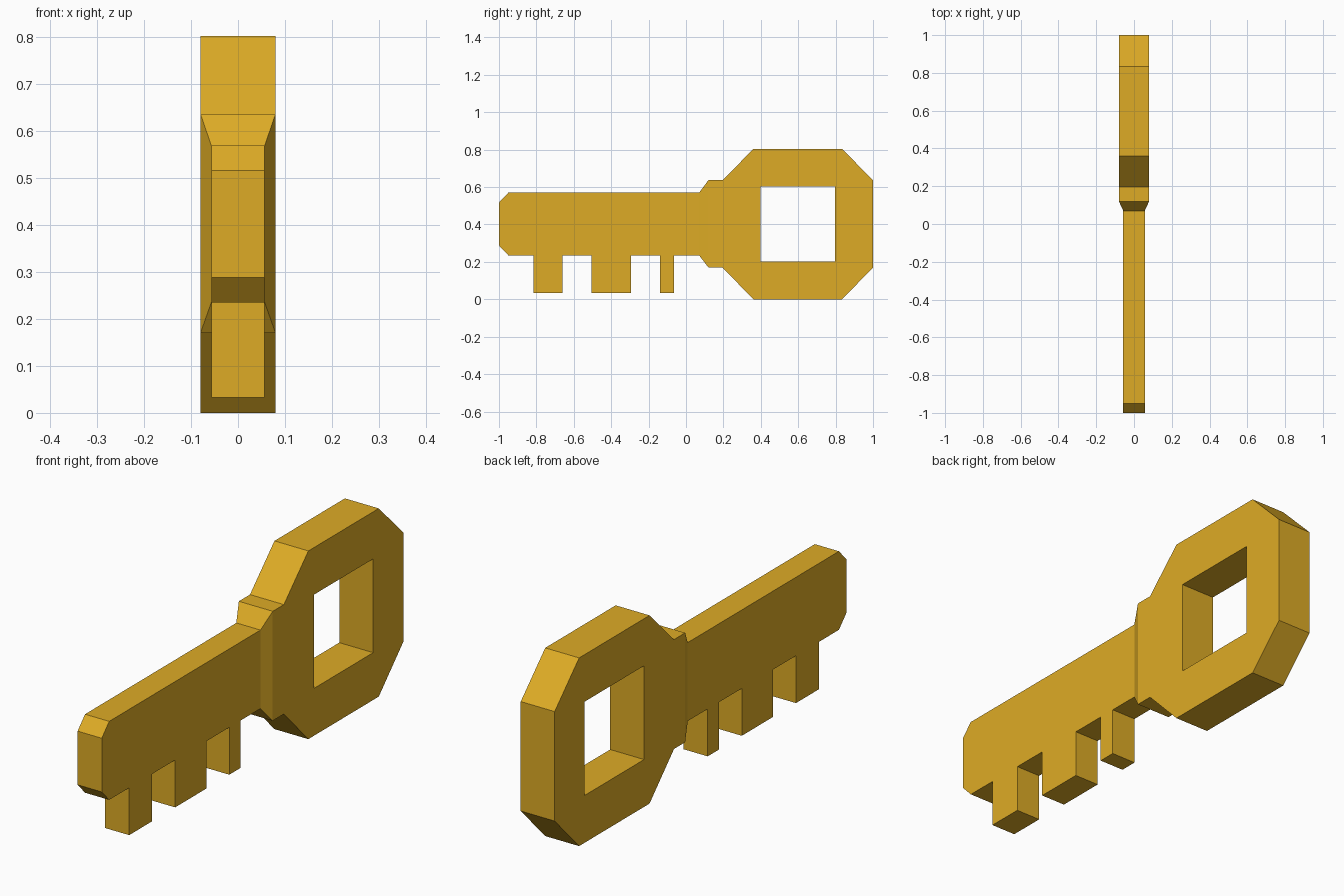
import bpy
import bmesh

cube = bpy.data.objects.get("Cube")
if cube:
    bpy.data.objects.remove(cube, do_unlink=True)

gold = bpy.data.materials.new("gold")
gold.use_nodes = True
GOLD = (0.73, 0.41, 0.019, 1)
gold.diffuse_color = GOLD
gold.node_tree.nodes["Principled BSDF"].inputs["Base Color"].default_value = GOLD

SHANK, BOW = 0.057, 0.08          # half thicknesses
SHANK_END, BOW_START = 0.07, 0.12  # ends of the tapered collar
SHANK_Z, BOW_Z = (0.235, 0.57), (0.17, 0.637)


def finish(name, bm):
    bmesh.ops.recalc_face_normals(bm, faces=bm.faces)
    mesh = bpy.data.meshes.new(name)
    bm.to_mesh(mesh)
    bm.free()
    mesh.materials.append(gold)
    obj = bpy.data.objects.new(name, mesh)
    bpy.context.collection.objects.link(obj)
    return obj


def plate(name, loops, half, open_y):
    """Extrude side outlines (y, z) across x; later loops are holes."""
    bm = bmesh.new()
    for loop in loops:
        verts = [bm.verts.new((-half, y, z)) for y, z in loop]
        for a, b in zip(verts, verts[1:] + verts[:1]):
            bm.edges.new((a, b))
    bmesh.ops.triangle_fill(bm, edges=bm.edges[:], use_beauty=True, normal=(1, 0, 0))
    ext = bmesh.ops.extrude_face_region(bm, geom=bm.faces[:], use_keep_orig=True)
    moved = [v for v in ext["geom"] if isinstance(v, bmesh.types.BMVert)]
    bmesh.ops.translate(bm, vec=(2 * half, 0, 0), verts=moved)
    bmesh.ops.recalc_face_normals(bm, faces=bm.faces)
    # Leave the end that meets the collar open
    hidden = [f for f in bm.faces if all(abs(v.co.y - open_y) < 1e-4 for v in f.verts)]
    bmesh.ops.delete(bm, geom=hidden, context="FACES_ONLY")
    return finish(name, bm)


# Shank with three teeth along its lower edge
low, high = SHANK_Z
outline = [(SHANK_END, high), (-0.95, high), (-1, 0.517), (-1, 0.288), (-0.95, low)]
for start, end in [(-0.815, -0.66), (-0.505, -0.295), (-0.14, -0.065)]:
    outline += [(start, low), (start, 0.033), (end, 0.033), (end, low)]
outline.append((SHANK_END, low))
plate("shank_with_teeth", [outline], SHANK, SHANK_END)

# Bow: chamfered handle with a square hole
low, high = BOW_Z
bow = [(BOW_START, low), (0.195, low), (0.36, 0), (0.835, 0), (1, low),
       (1, high), (0.835, 0.803), (0.36, 0.803), (0.195, high), (BOW_START, high)]
hole = [(0.397, 0.202), (0.797, 0.202), (0.797, 0.602), (0.397, 0.602)]
plate("bow", [bow, hole], BOW, BOW_START)

# Tapered collar joining shank and bow
bm = bmesh.new()
rings = []
for y, half, (z0, z1) in [(SHANK_END, SHANK, SHANK_Z), (BOW_START, BOW, BOW_Z)]:
    rings.append([bm.verts.new((x, y, z)) for x, z in
                  [(-half, z0), (half, z0), (half, z1), (-half, z1)]])
near, far = rings
for i in range(4):
    j = (i + 1) % 4
    bm.faces.new((near[i], near[j], far[j], far[i]))
finish("collar", bm)
